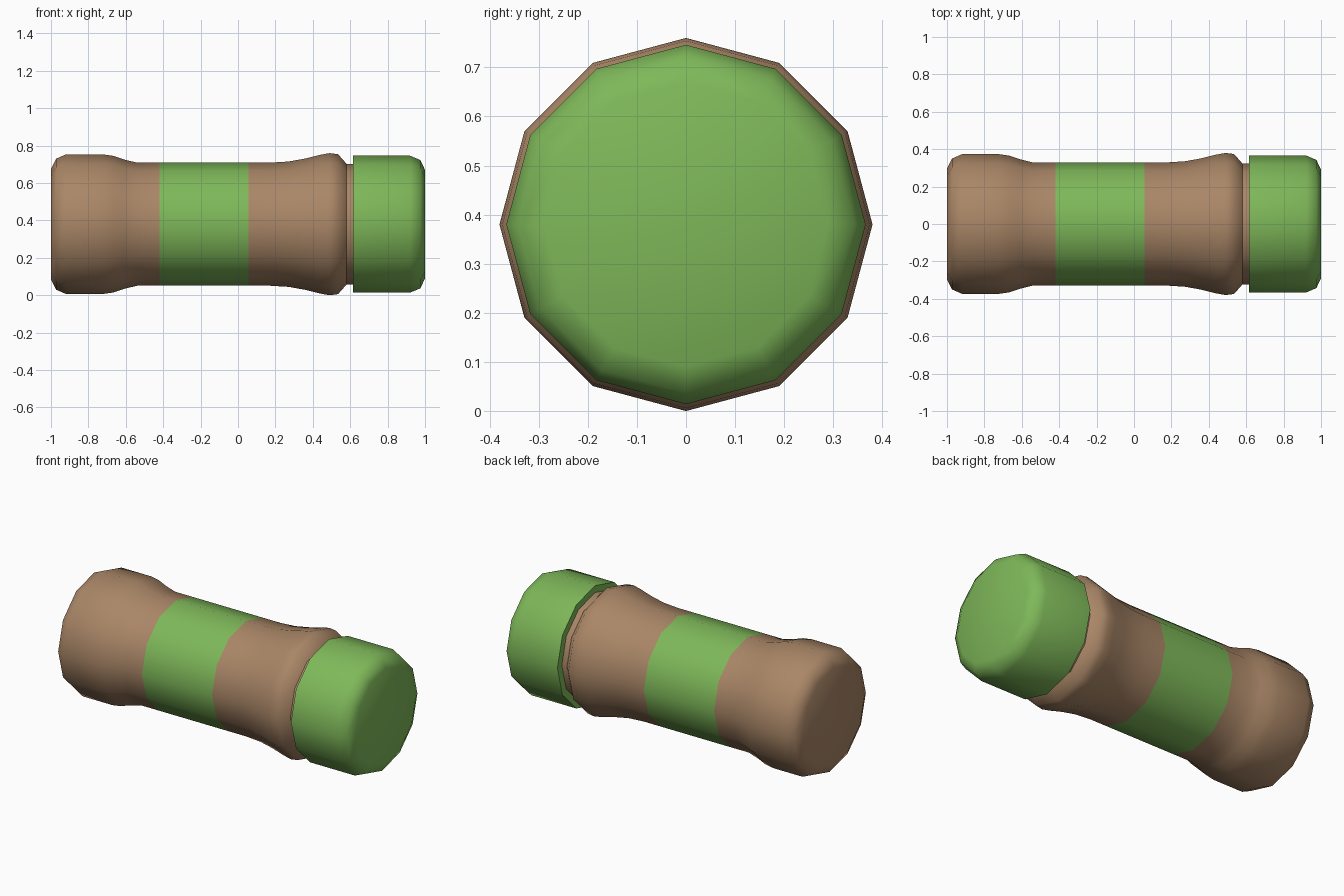
import bpy, bmesh, math

if "Cube" in bpy.data.objects:
    bpy.data.objects.remove(bpy.data.objects["Cube"])

SIDES = 12
AXIS_Z = 0.38


def material(name, color):
    m = bpy.data.materials.new(name)
    m.diffuse_color = (*color, 1)
    m.use_nodes = True
    m.node_tree.nodes["Principled BSDF"].inputs["Base Color"].default_value = m.diffuse_color
    return m


brown = material("brown", (0.40, 0.24, 0.135))
green = material("green", (0.21, 0.48, 0.10))


def lathe(name, profile, mats, band=None):
    """Turn an (x, radius) profile round the long axis and close both ends."""
    bm = bmesh.new()
    rings = []
    for x, r in profile:
        rings.append([bm.verts.new((x, r * math.sin(2 * math.pi * i / SIDES),
                                    AXIS_Z + r * math.cos(2 * math.pi * i / SIDES)))
                      for i in range(SIDES)])
    for (xa, _), a, b in zip(profile, rings, rings[1:]):
        for i in range(SIDES):
            j = (i + 1) % SIDES
            f = bm.faces.new((a[i], a[j], b[j], b[i]))
            if band and band[0] <= xa < band[1]:
                f.material_index = 1
    bm.faces.new(rings[0])
    bm.faces.new(rings[-1])
    bmesh.ops.recalc_face_normals(bm, faces=bm.faces)
    mesh = bpy.data.meshes.new(name)
    bm.to_mesh(mesh)
    bm.free()
    for m in mats:
        mesh.materials.append(m)
    ob = bpy.data.objects.new(name, mesh)
    bpy.context.collection.objects.link(ob)
    bpy.ops.object.select_all(action='DESELECT')
    ob.select_set(True)
    bpy.context.view_layer.objects.active = ob
    bpy.ops.object.shade_smooth_by_angle(angle=math.radians(42))
    return ob


# Body: rounded foot, straight waist with a green band, flared shoulder, neck
lathe("body", [(-1.0, 0.295), (-0.973, 0.35), (-0.92, 0.373), (-0.72, 0.373),
               (-0.665, 0.365), (-0.61, 0.346), (-0.54, 0.329),
               (-0.42, 0.329), (0.055, 0.329),
               (0.17, 0.329), (0.27, 0.335), (0.36, 0.351), (0.44, 0.371),
               (0.49, 0.38), (0.535, 0.374), (0.58, 0.323), (0.63, 0.323)],
      [brown, green], band=(-0.42, 0.055))

# Cap: wider than the neck, rounded at the outer end
lathe("cap", [(0.615, 0.366), (0.92, 0.366), (0.975, 0.343), (1.0, 0.29)], [green])
